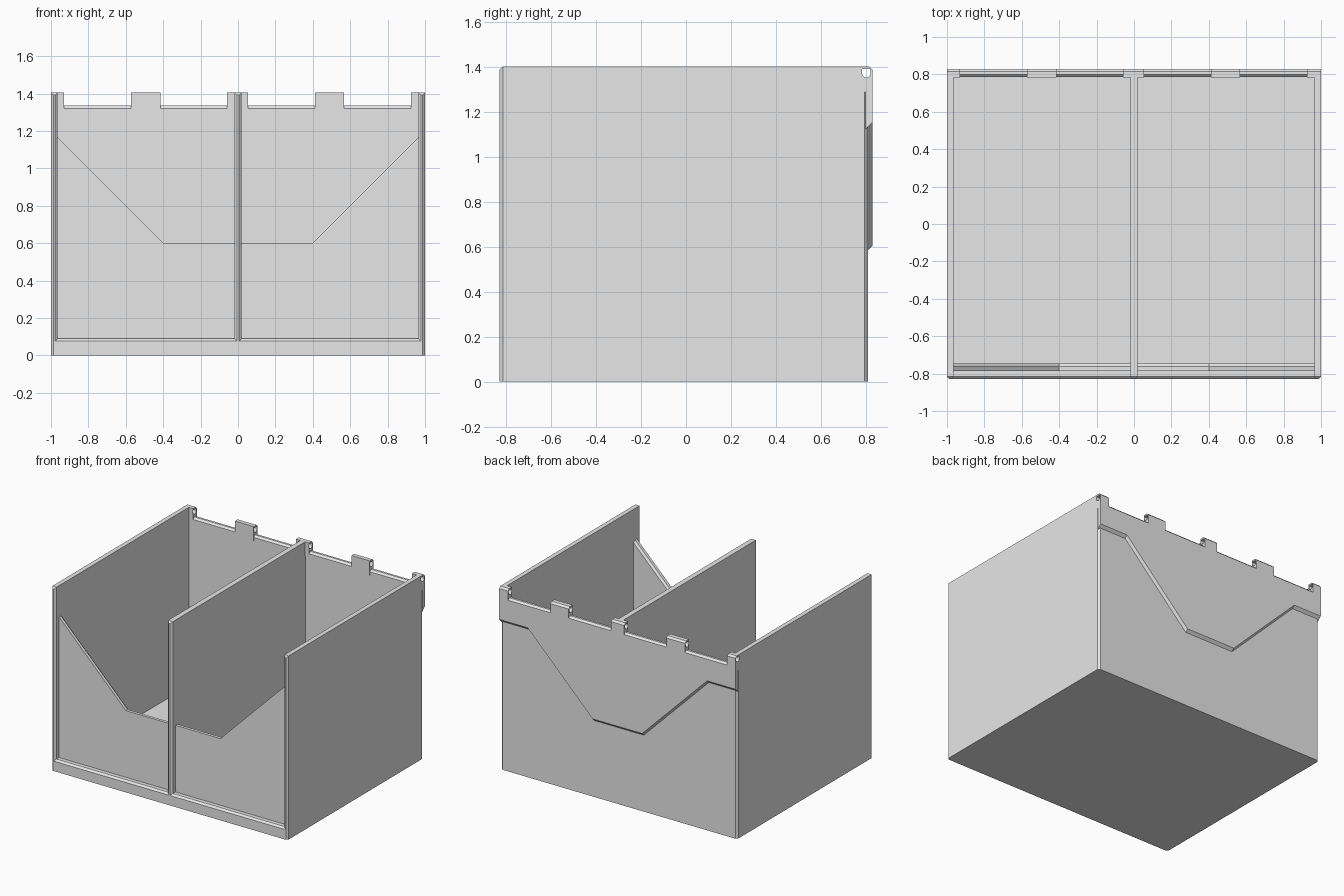
import bpy, bmesh, math

cube = bpy.data.objects.get("Cube")
if cube:
    bpy.data.objects.remove(cube, do_unlink=True)

# One plain grey plastic
grey = bpy.data.materials.new("plain_grey")
grey.use_nodes = True
grey.diffuse_color = (0.8, 0.8, 0.8, 1)
grey.node_tree.nodes["Principled BSDF"].inputs["Base Color"].default_value = (0.8, 0.8, 0.8, 1)

FRONT, BACK, INNER_BACK, WALL_BACK = -0.83, 0.83, 0.785, 0.81
TOP, RAIL_TOP, WALL = 1.405, 1.335, 0.035


def finish(name, bm):
    bmesh.ops.recalc_face_normals(bm, faces=bm.faces)
    mesh = bpy.data.meshes.new(name)
    bm.to_mesh(mesh)
    bm.free()
    mesh.materials.append(grey)
    ob = bpy.data.objects.new(name, mesh)
    bpy.context.collection.objects.link(ob)
    return ob


def box(name, x, y, z, chamfer=None, width=0.014):
    """Box from three ranges; chamfer is a rule that picks edges by midpoint."""
    bm = bmesh.new()
    bmesh.ops.create_cube(bm, size=1)
    for v in bm.verts:
        v.co = [r[0] if c < 0 else r[1] for c, r in zip(v.co, (x, y, z))]
    if chamfer:
        edges = [e for e in bm.edges if chamfer((e.verts[0].co + e.verts[1].co) / 2, e)]
        bmesh.ops.bevel(bm, geom=edges, offset=width, segments=1, affect='EDGES')
    return finish(name, bm)


def loft(name, sections):
    """Join matching xz outlines placed at successive y positions."""
    bm = bmesh.new()
    rings = [[bm.verts.new((px, y, pz)) for px, pz in outline] for y, outline in sections]
    bm.faces.new(rings[0])
    bm.faces.new(rings[-1])
    for a, b in zip(rings, rings[1:]):
        for i in range(len(a)):
            j = (i + 1) % len(a)
            bm.faces.new((a[i], a[j], b[j], b[i]))
    return finish(name, bm)


def mirrored(half):
    return half + [(-px, pz) for px, pz in reversed(half)]


def front_rim(mid, e):
    return abs(mid.y - FRONT) < 1e-4 and mid.z > 0.1


def wall_rim(mid, e):
    upright = abs(e.verts[0].co.z - e.verts[1].co.z) > 0.5
    return front_rim(mid, e) or (upright and mid.y > 0 and abs(mid.x) > 0.99)


# Floor and front sill
box("floor", (-0.98, 0.98), (-0.8, 0.8), (0, 0.04))
box("front_sill", (-0.985, 0.985), (FRONT, -0.75), (0, 0.09),
    lambda m, e: m.y < -0.82 and m.z > 0.08)

# Side walls and divider
drilled = [
    box("left_wall", (1 - WALL, 1), (FRONT, WALL_BACK), (0, TOP), wall_rim),
    box("right_wall", (-1, WALL - 1), (FRONT, WALL_BACK), (0, TOP), wall_rim),
    box("divider", (-0.02, 0.02), (FRONT, 0.8), (0.02, TOP), front_rim),
]


# Front panel with a wide angled opening, chamfered along its inner rim
def panel_outline(drop):
    return mirrored([(0.97, 0.01), (0.97, 1.17 - drop), (0.4, 0.6 - drop)][::1])


loft("front_panel", [(-0.785, panel_outline(0)), (-0.762, panel_outline(0)),
                     (-0.745, panel_outline(0.017))])

# Back wall with the raised upper area and its undercut lower edge
box("back_wall", (-0.985, 0.985), (INNER_BACK, WALL_BACK), (0, 1.3))


def raised_outline(drop):
    return mirrored([(1, 1.3), (1, 1.155 - drop), (0.76, 1.155 - drop), (0.21, 0.605 - drop)])


loft("raised_back_panel", [(0.8, raised_outline(0.03)), (BACK, raised_outline(0))])

# Hinge rail and knuckles
box("hinge_rail", (-1, 1), (INNER_BACK, BACK), (1.29, RAIL_TOP),
    lambda m, e: m.z > 1.33 and abs(m.x) < 0.5)
for i, (lo, hi) in enumerate([(-1, -0.93), (-0.573, -0.415), (-0.058, 0.053),
                              (0.412, 0.567), (0.925, 1)]):
    drilled.append(box(f"hinge_knuckle_{i + 1}", (lo, hi), (INNER_BACK - 0.002, BACK), (1.295, TOP),
                       lambda m, e: m.z > 1.4 and m.y > 0.82))

# Pin hole, flat on top and round below, through everything on its line
arch = [(0.784 + 0.019 * (1 + math.cos(a)), 1.374 + 0.019 * math.sin(a))
        for a in [math.pi * (1 + k / 8) for k in range(9)]]
hole = [(0.822, 1.393), (0.784 + 0.0, 1.393)] + arch
bm = bmesh.new()
face = bm.faces.new([bm.verts.new((-1.1, y, z)) for y, z in hole])
ext = bmesh.ops.extrude_face_region(bm, geom=[face])
for v in ext["geom"]:
    if isinstance(v, bmesh.types.BMVert):
        v.co.x = 1.1
cutter = finish("pin_hole_cutter", bm)
cutter.hide_render = True
for ob in drilled:
    mod = ob.modifiers.new("pin_hole", 'BOOLEAN')
    mod.operation = 'DIFFERENCE'
    mod.solver = 'EXACT'
    mod.object = cutter
    bpy.context.view_layer.objects.active = ob
    bpy.ops.object.modifier_apply(modifier=mod.name)
bpy.data.objects.remove(cutter, do_unlink=True)
